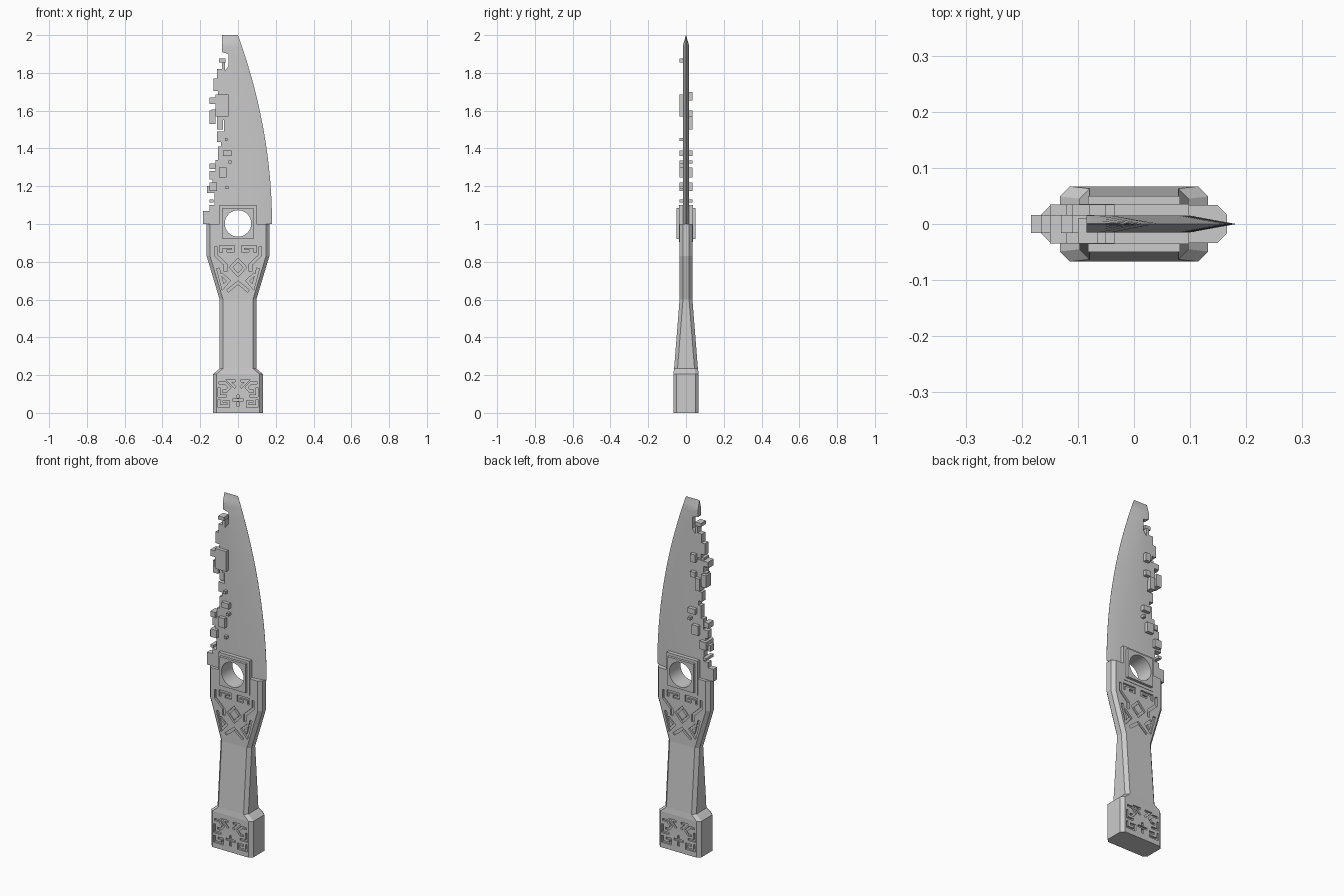
import bpy, bmesh, math
from mathutils import Vector

if "Cube" in bpy.data.objects:
    bpy.data.objects.remove(bpy.data.objects["Cube"])


def finish(bm, name, smooth=False):
    bmesh.ops.recalc_face_normals(bm, faces=bm.faces)
    me = bpy.data.meshes.new(name)
    bm.to_mesh(me)
    bm.free()
    ob = bpy.data.objects.new(name, me)
    bpy.context.collection.objects.link(ob)
    if smooth:
        bpy.ops.object.select_all(action='DESELECT')
        ob.select_set(True)
        bpy.context.view_layer.objects.active = ob
        bpy.ops.object.shade_smooth_by_angle(angle=math.radians(15))
    return ob


def loft(bm, rings):
    rows = [[bm.verts.new(p) for p in r] for r in rings]
    n = len(rows[0])
    for a, b in zip(rows, rows[1:]):
        for i in range(n):
            j = (i + 1) % n
            bm.faces.new((a[i], a[j], b[j], b[i]))
    bm.faces.new(rows[0])
    bm.faces.new(rows[-1])


def box(bm, x0, x1, y0, y1, z0, z1):
    loft(bm, [[(x0, y0, z), (x1, y0, z), (x1, y1, z), (x0, y1, z)] for z in (z0, z1)])


def stroke(bm, pts, w, y0, y1, closed=False):
    """Mitred ribbon in the xz plane, extruded along y."""
    p = [Vector(q) for q in pts]
    n = len(p)
    rings = []
    for i in range(n):
        d0 = (p[i] - p[i - 1]).normalized() if (i or closed) else None
        d1 = (p[(i + 1) % n] - p[i]).normalized() if (i < n - 1 or closed) else None
        d0, d1 = d0 or d1, d1 or d0
        n0, n1 = Vector((-d0.y, d0.x)), Vector((-d1.y, d1.x))
        m = (n0 + n1).normalized()
        m *= w / 2 / max(m.dot(n0), 0.4)
        a, b = p[i] + m, p[i] - m
        rings.append([bm.verts.new(v) for v in ((a.x, y0, a.y), (b.x, y0, b.y),
                                                (b.x, y1, b.y), (a.x, y1, a.y))])
    for i in range(n if closed else n - 1):
        a, b = rings[i], rings[(i + 1) % n]
        for k in range(4):
            bm.faces.new((a[k], a[(k + 1) % 4], b[(k + 1) % 4], b[k]))
    if not closed:
        bm.faces.new(rings[0])
        bm.faces.new(rings[-1])


def cut(ob, cutter):
    """Subtract the cutter, trying solvers until the part comes out whole."""
    size = ob.dimensions.z
    for solver, own in (('EXACT', True), ('MANIFOLD', False), ('EXACT', False)):
        m = ob.modifiers.new("cut", 'BOOLEAN')
        m.operation, m.solver, m.object = 'DIFFERENCE', solver, cutter
        m.use_self = own
        ev = ob.evaluated_get(bpy.context.evaluated_depsgraph_get())
        zs = [v.co.z for v in ev.data.vertices]
        if zs and max(zs) - min(zs) > .7 * size:
            break
        ob.modifiers.remove(m)
    cutter.hide_render = True


# handle: chamfered rectangle sections (z, half width, half depth)
bm = bmesh.new()
C = 0.018
rings = []
for z, x, y in [(0, .132, .067), (.205, .132, .067), (.235, .097, .063),
                (.6, .097, .034), (.83, .166, .034), (1.0, .166, .034)]:
    rings.append([(sx * px, sy * py, z) for sx, sy, px, py in [
        (-1, -1, x - C, y), (1, -1, x - C, y), (1, -1, x, y - C), (1, 1, x, y - C),
        (1, 1, x - C, y), (-1, 1, x - C, y), (-1, 1, x, y - C), (-1, -1, x, y - C)]])
loft(bm, rings)
handle = finish(bm, "handle")

# engraved ornament strokes: right half (mirrored), then centre strokes
guard_half = [
    [(.118, .882), (.118, .835), (.066, .785), (.066, .748)],
    [(.09, .85), (.09, .88), (.025, .88), (.025, .858), (.058, .858)],
    [(.106, .765), (.08, .665), (.05, .70), (.088, .735)],
]
guard_mid = [[(-.055, .645), (0, .69), (.055, .645)]]
pommel_half = [
    [(.015, .17), (.05, .17), (.015, .135)],
    [(.1, .16), (.07, .16), (.045, .135), (.062, .115), (.082, .115)],
    [(.1, .135), (.1, .09), (.06, .09)],
    [(.1, .07), (.1, .035), (.05, .035), (.05, .06), (.08, .06)],
]
pommel_mid = [[(-.03, .068), (.03, .068)], [(0, .095), (0, .078)], [(0, .058), (0, .035)]]

for label, half, mid, w, face in (("guard", guard_half, guard_mid, .014, .034),
                                  ("pommel", pommel_half, pommel_mid, .012, .067)):
    bm = bmesh.new()
    for s in (-1, 1):
        y0, y1 = s * (face - .01), s * (face + .02)
        for line in half:
            for mx in (-1, 1):
                stroke(bm, [(mx * x, z) for x, z in line], w, y0, y1)
        for line in mid:
            stroke(bm, line, w, y0, y1)
        if label == "guard":
            stroke(bm, [(0, .81), (.038, .77), (0, .73), (-.038, .77)], .013, y0, y1, True)
    cut(handle, finish(bm, label + "_ornament_cutter"))

# round hole cutter
bm = bmesh.new()
loft(bm, [[(.07 * math.cos(t * math.tau / 48), y, 1.003 + .07 * math.sin(t * math.tau / 48))
           for t in range(48)] for y in (-.1, .1)])
hole = finish(bm, "hole_cutter")
cut(handle, hole)

# square collar around the hole, in two steps
for name, h, y in (("collar_base", .098, .036), ("collar_frame", .082, .05)):
    bm = bmesh.new()
    box(bm, -h, h, -y, y, 1.003 - h, 1.003 + h)
    cut(finish(bm, name), hole)

# blade: curved cutting edge on the right, thinning at the tip
T = .015
bm = bmesh.new()
levels = [(1 + .9 * i / 28, -.075 if i < 26 else -.05) for i in range(29)]
levels += [(z, -.085) for z in (1.9101, 1.93, 1.95, 1.965, 1.98, 1.99, 2.0)]
rings = []
for z, left in levels:
    edge = .18 * (1 - (z - 1) ** 2)
    t = max(.0006, T * min(1, (2 - z) / .05))
    mid = max(left + .01, edge - .08)
    rings.append([(left, -t, z), (mid, -t, z), (edge, -.0004, z),
                  (edge, .0004, z), (mid, t, z), (left, t, z)])
loft(bm, rings)
cut(finish(bm, "blade", True), hole)

# stepped, broken back of the blade (z top, z bottom, left x)
steps = [(1.855, 1.82, -.085), (1.82, 1.77, -.11), (1.77, 1.705, -.13), (1.705, 1.68, -.105),
         (1.67, 1.64, -.15), (1.64, 1.605, -.12), (1.605, 1.57, -.14), (1.57, 1.55, -.09),
         (1.49, 1.435, -.112), (1.435, 1.41, -.09), (1.41, 1.34, -.105), (1.34, 1.28, -.12),
         (1.28, 1.235, -.15), (1.235, 1.2, -.135), (1.2, 1.165, -.165), (1.165, 1.1, -.125),
         (1.1, 1.07, -.15), (1.07, 1.0, -.184)]
bm = bmesh.new()
for z1, z0, x in steps:
    box(bm, x, -.07, -T - .001, T + .001, z0, z1)
finish(bm, "blade_back_steps")

# raised blocks (x0, x1, z0, z1, side): -1 front, 1 back, 0 both
blocks = [(-.10, -.065, 1.855, 1.875, -1), (-.12, -.05, 1.57, 1.685, -1),
          (-.15, -.10, 1.635, 1.67, -1), (-.15, -.12, 1.53, 1.6, 1),
          (-.08, -.05, 1.655, 1.70, 1), (-.08, -.05, 1.57, 1.6, 1),
          (-.11, -.08, 1.5, 1.57, 1),
          (-.07, -.055, 1.44, 1.455, -1), (-.08, -.035, 1.36, 1.39, 0),
          (-.05, -.035, 1.32, 1.335, 0), (-.15, -.12, 1.29, 1.32, -1),
          (-.1, -.06, 1.245, 1.3, 0), (-.15, -.11, 1.175, 1.22, 0),
          (-.065, -.05, 1.185, 1.2, -1), (-.15, -.13, 1.115, 1.13, 0)]
bm = bmesh.new()
for x0, x1, z0, z1, s in blocks:
    box(bm, x0, x1, -.035 if s < 1 else -.01, .035 if s > -1 else .01, z0, z1)
finish(bm, "blade_blocks")
